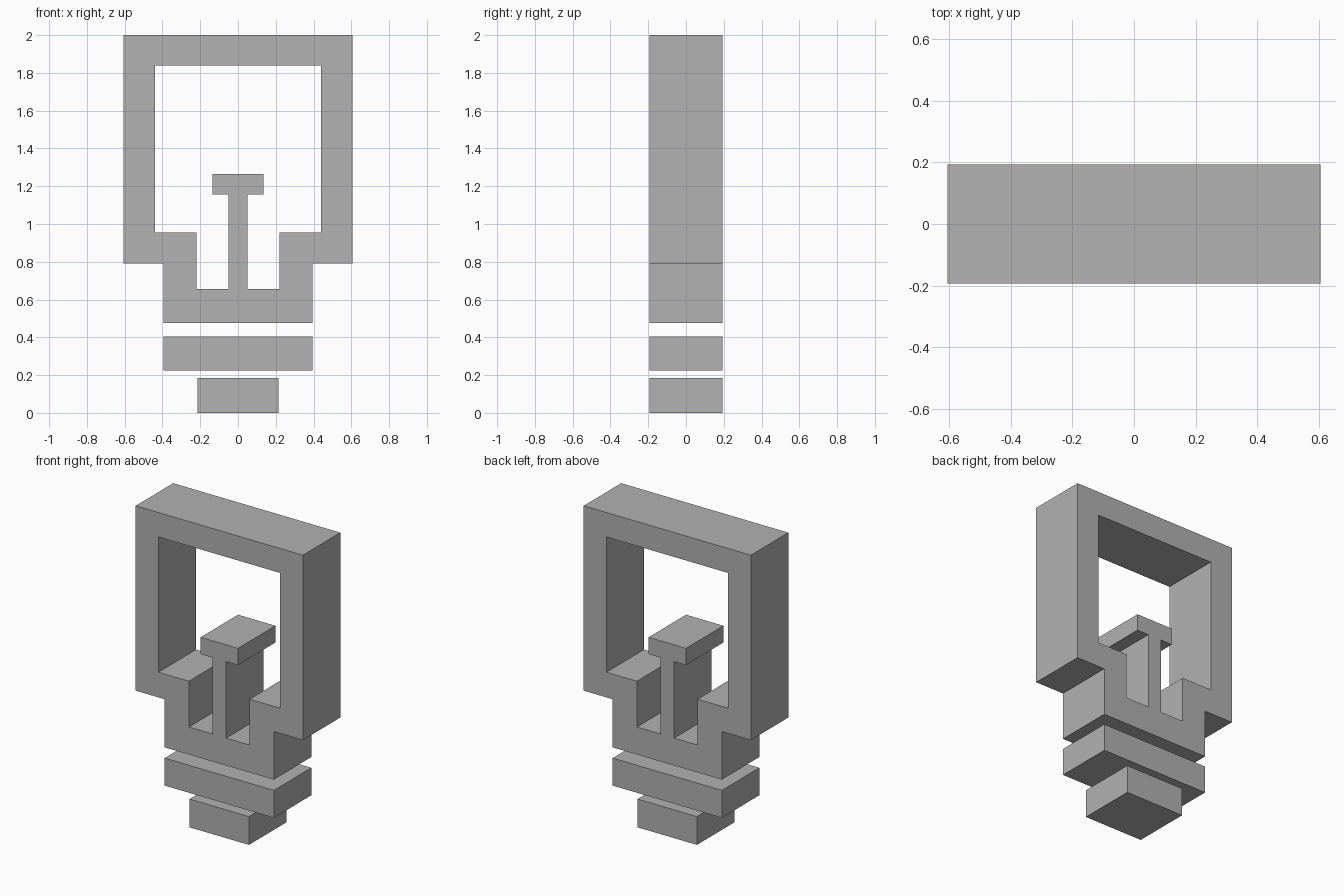
import bpy
import bmesh

DEPTH = 0.387

cube = bpy.data.objects.get("Cube")
if cube:
    bpy.data.objects.remove(cube, do_unlink=True)

grey = bpy.data.materials.new("plain_grey")
grey.use_nodes = True
colour = (0.445, 0.445, 0.445, 1)
grey.diffuse_color = colour
grey.node_tree.nodes["Principled BSDF"].inputs["Base Color"].default_value = colour


def mirrored_slab(name, half_profile):
    """Extrude an (x, z) half profile through the depth and mirror it across x = 0."""
    bm = bmesh.new()
    face = bm.faces.new([bm.verts.new((x, -DEPTH / 2, z)) for x, z in half_profile])
    result = bmesh.ops.extrude_face_region(bm, geom=[face], use_keep_orig=True)
    moved = [g for g in result["geom"] if isinstance(g, bmesh.types.BMVert)]
    bmesh.ops.translate(bm, verts=moved, vec=(0, DEPTH, 0))
    bmesh.ops.recalc_face_normals(bm, faces=bm.faces)
    # Open the centre plane so the two halves join without inner walls
    seam = [f for f in bm.faces if all(abs(v.co.x) < 1e-5 for v in f.verts)]
    bmesh.ops.delete(bm, geom=seam, context='FACES_ONLY')
    mesh = bpy.data.meshes.new(name)
    bm.to_mesh(mesh)
    bm.free()
    mesh.materials.append(grey)
    obj = bpy.data.objects.new(name, mesh)
    bpy.context.collection.objects.link(obj)
    mirror = obj.modifiers.new("mirror", 'MIRROR')
    mirror.use_clip = True
    return obj


def bar(name, half_width, bottom, top):
    return mirrored_slab(name, [(0, bottom), (half_width, bottom), (half_width, top), (0, top)])


# Bulb frame: outer silhouette, then the opening with the T-shaped filament
outer = [(0, 0.475), (0.395, 0.475), (0.395, 0.79), (0.605, 0.79), (0.605, 2), (0, 2)]
opening = [(0, 1.84), (0.44, 1.84), (0.44, 0.955), (0.22, 0.955), (0.22, 0.655)]
filament = [(0.05, 0.655), (0.05, 1.155), (0.135, 1.155), (0.135, 1.265), (0, 1.265)]
mirrored_slab("bulb_frame_with_filament", outer + opening + filament)

# Screw base: wide ring and narrow contact
bar("base_ring", 0.395, 0.225, 0.405)
bar("base_contact", 0.215, 0, 0.185)
